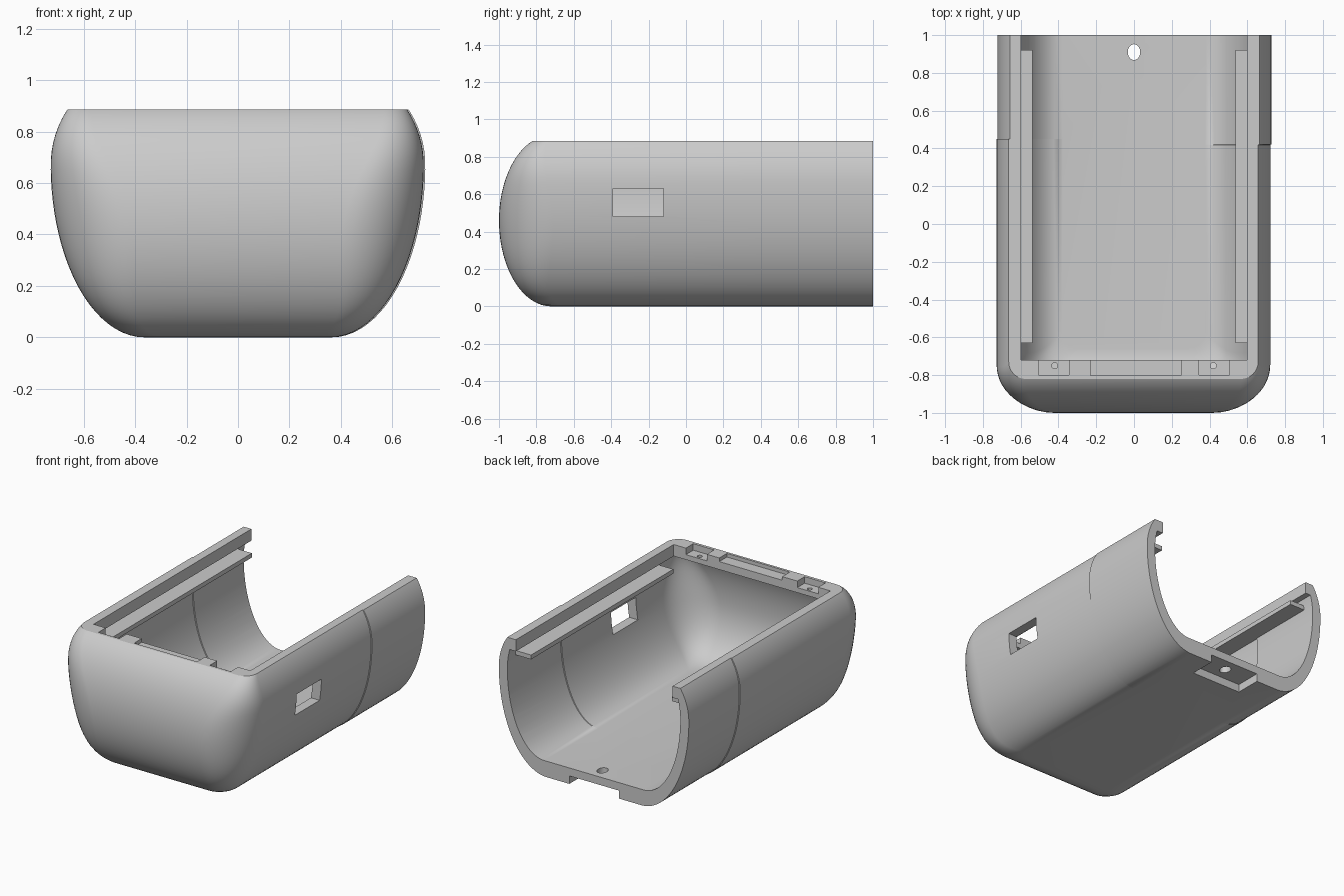
import bpy, bmesh, math
from mathutils import Matrix

if "Cube" in bpy.data.objects:
    bpy.data.objects.remove(bpy.data.objects["Cube"])

grey = bpy.data.materials.new("plain_grey")
grey.diffuse_color = (0.6, 0.6, 0.6, 1)
grey.use_nodes = True
grey.node_tree.nodes["Principled BSDF"].inputs["Base Color"].default_value = grey.diffuse_color


def make_object(name, bm):
    bmesh.ops.recalc_face_normals(bm, faces=bm.faces)
    me = bpy.data.meshes.new(name)
    bm.to_mesh(me)
    bm.free()
    me.materials.append(grey)
    ob = bpy.data.objects.new(name, me)
    bpy.context.collection.objects.link(ob)
    return ob


def box(name, x0, x1, y0, y1, z0, z1):
    bm = bmesh.new()
    bmesh.ops.create_cube(bm, size=1)
    for v in bm.verts:
        v.co.x = x0 + (v.co.x + 0.5) * (x1 - x0)
        v.co.y = y0 + (v.co.y + 0.5) * (y1 - y0)
        v.co.z = z0 + (v.co.z + 0.5) * (z1 - z0)
    return make_object(name, bm)


def cylinder(name, x, y, z, r, ry, h):
    bm = bmesh.new()
    bmesh.ops.create_cone(bm, cap_ends=True, segments=24, radius1=r, radius2=r, depth=h)
    bmesh.ops.scale(bm, vec=(1, ry / r, 1), verts=bm.verts)
    bmesh.ops.translate(bm, vec=(x, y, z), verts=bm.verts)
    return make_object(name, bm)


def bulge(z, z0, zmid, top_b):
    """Elliptical swell: 0 at z0, 1 at zmid, falling again above."""
    b = (zmid - z0) if z < zmid else top_b
    return math.sqrt(max(0.0, 1 - ((z - zmid) / b) ** 2))


def tub(name, z0, z1, flat, side, front, reach, back, r_end, r_mid):
    """Stack of rounded U slices: flat floor, swelling sides and front."""
    bm = bmesh.new()
    rings, n, steps = [], 32, 12
    for i in range(n + 1):
        z = z0 + (z1 - z0) * (1 - math.cos(math.pi * i / n)) / 2
        w = flat + side * bulge(z, z0, 0.67, 0.378)
        f = front - reach * bulge(z, z0, 0.46, 0.455)
        r = r_end + (r_mid - r_end) * math.sin(math.pi * (z - z0) / (z1 - z0))
        s = 0.003                                  # tiny sideways step at the seam
        pts = [(w + s, back), (w + s, 0.421), (w - s, 0.419)]
        for k in range(steps + 1):
            a = math.pi / 2 * k / steps
            pts.append((w - s - r + r * math.cos(a), f + r - r * math.sin(a)))
        for k in range(steps + 1):
            a = math.pi / 2 * k / steps
            pts.append((-w - s + r - r * math.sin(a), f + r - r * math.cos(a)))
        pts += [(-w - s, 0.449), (-w + s, 0.451), (-w + s, back)]
        rings.append([bm.verts.new((x, y, z)) for x, y in pts])
    for a, b in zip(rings, rings[1:]):
        for j in range(len(a)):
            k = (j + 1) % len(a)
            bm.faces.new((a[j], a[k], b[k], b[j]))
    bm.faces.new(rings[0])
    bm.faces.new(rings[-1])
    return make_object(name, bm)


# Outer body of the case
case = tub("case_shell", 0, 0.885, 0.36, 0.365, -0.72, 0.28, 1.0, 0.09, 0.29)

# Hollow interior, top opening, side window, underside recess and its hole
cutters = [
    tub("cavity_cutter", 0.11, 0.805, 0.38, 0.28, -0.66, 0.26, 1.1, 0.09, 0.25),
    box("opening_cutter", -0.598, 0.598, -0.72, 1.1, 0.7, 1.0),
    box("window_cutter", 0.5, 0.9, -0.39, -0.12, 0.48, 0.63),
    box("recess_cutter", -0.19, 0.19, 0.82, 1.1, -0.1, 0.055),
    cylinder("floor_hole_cutter", 0, 0.91, 0.1, 0.033, 0.042, 0.3),
    box("latch_pocket_cutter", -0.23, 0.25, -0.803, -0.70, 0.86, 1.0),
]
# Corner pockets in the front rim with screw holes
for s in (-1, 1):
    xs = sorted((s * 0.345, s * 0.505))
    cutters.append(box("corner_pocket_cutter", xs[0], xs[1], -0.80, -0.70, 0.84, 1.0))
    cutters.append(cylinder("screw_hole_cutter", s * 0.42, -0.75, 0.85, 0.016, 0.016, 0.16))

for c in cutters:
    m = case.modifiers.new(c.name, 'BOOLEAN')
    m.operation = 'DIFFERENCE'
    m.solver = 'EXACT'
    m.object = c
bpy.context.view_layer.update()
deps = bpy.context.evaluated_depsgraph_get()
result = bpy.data.meshes.new_from_object(case.evaluated_get(deps))
case.modifiers.clear()
case.data = result
for c in cutters:
    bpy.data.objects.remove(c)

# Sliding rails along the inside of both walls
for s, side in ((-1, "left"), (1, "right")):
    xs = sorted((s * 0.538, s * 0.68))
    box(side + "_rail", xs[0], xs[1], -0.63, 0.92, 0.735, 0.765)

# Smooth shell with crisp edges
bpy.ops.object.select_all(action='DESELECT')
case.select_set(True)
bpy.context.view_layer.objects.active = case
bpy.ops.object.shade_smooth_by_angle(angle=math.radians(30))
